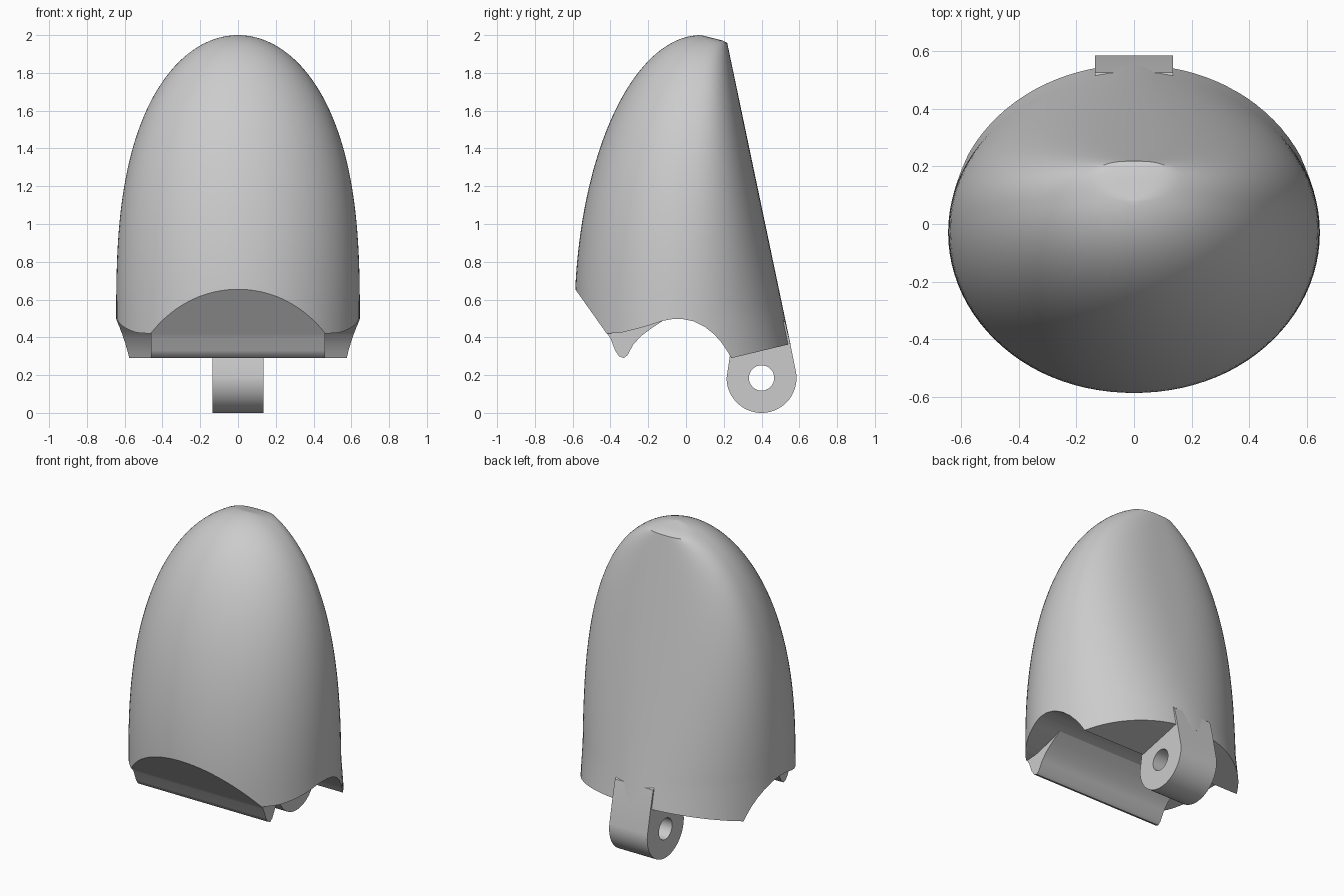
import bpy, bmesh, math

if "Cube" in bpy.data.objects:
    bpy.data.objects.remove(bpy.data.objects["Cube"])


def make_object(name, bm):
    bmesh.ops.recalc_face_normals(bm, faces=bm.faces[:])
    me = bpy.data.meshes.new(name)
    bm.to_mesh(me)
    bm.free()
    ob = bpy.data.objects.new(name, me)
    bpy.context.collection.objects.link(ob)
    return ob


def prism(name, profile, half):
    """Extrude a closed (y, z) profile along x from -half to half."""
    bm = bmesh.new()
    face = bm.faces.new([bm.verts.new((-half, y, z)) for y, z in profile])
    ext = bmesh.ops.extrude_face_region(bm, geom=[face])
    for v in ext["geom"]:
        if isinstance(v, bmesh.types.BMVert):
            v.co.x = half
    return make_object(name, bm)


def cut(ob, cutter):
    mod = ob.modifiers.new("cut", "BOOLEAN")
    mod.operation = "DIFFERENCE"
    mod.solver = "EXACT"
    mod.object = cutter
    bpy.context.view_layer.objects.active = ob
    bpy.ops.object.modifier_apply(modifier="cut")
    bpy.data.objects.remove(cutter, do_unlink=True)


def smooth(ob, angle):
    bpy.ops.object.select_all(action="DESELECT")
    ob.select_set(True)
    bpy.context.view_layer.objects.active = ob
    bpy.ops.object.shade_smooth_by_angle(angle=math.radians(angle))


def section(z, n=96):
    """Rounded outline of the shell at height z, flatter towards the back."""
    u = min(max((z - 0.5) / 1.5, 0), 1)
    w = 0.645 * math.sqrt(1 - u ** 2.7)
    front = 0.08 - 0.67 * math.sqrt(1 - u ** 2)
    back = min(0.22 + (1.95 - z) * 0.21, 0.08 + (2 - z) * 4)
    mid = min(-0.03 + 0.11 * u * u, back - 0.3 * (back - front))
    pts = []
    for i in range(n):
        a = 2 * math.pi * i / n
        c, s = math.cos(a), math.sin(a)
        e = 2 / (2 + 0.8 * u) if s > 0 else 1
        x = w * math.copysign(abs(c) ** e, c)
        y = mid + (back - mid) * s ** e if s > 0 else mid + (mid - front) * s
        pts.append((x, y, z))
    return pts


# Domed shell lofted from sections
bm = bmesh.new()
heights = [0.15, 0.5] + [0.5 + 1.5 * math.sin(math.pi / 2 * i / 40) for i in range(1, 39)] + [1.9993]
rings = [[bm.verts.new(p) for p in section(z)] for z in heights]
for lo, hi in zip(rings, rings[1:]):
    for i in range(len(lo)):
        j = (i + 1) % len(lo)
        bm.faces.new((lo[i], lo[j], hi[j], hi[i]))
bm.faces.new(rings[0])
tip = bm.verts.new((0, 0.08, 2))
top = rings[-1]
for i in range(len(top)):
    bm.faces.new((top[i], top[(i + 1) % len(top)], tip))
shell = make_object("shell", bm)

# Underside: front chamfer, cross groove and sloping rear edge
underside = [(-0.8, 0.956), (-0.42, 0.42), (-0.34, 0.425), (-0.26, 0.445), (-0.19, 0.465),
             (-0.12, 0.488), (-0.07, 0.497), (-0.02, 0.497), (0.04, 0.485), (0.1, 0.455),
             (0.15, 0.415), (0.19, 0.37), (0.22, 0.325), (0.24, 0.29), (0.47, 0.345),
             (0.9, 0.45), (0.9, 0), (-0.8, 0)]
cut(shell, prism("underside_cutter", underside, 1))
smooth(shell, 32)

# Front lip hanging below the shell
lip = prism("front_lip", [(-0.418, 0.44), (-0.418, 0.42), (-0.4, 0.395), (-0.375, 0.33),
                          (-0.355, 0.3), (-0.33, 0.29), (-0.31, 0.305), (-0.28, 0.36),
                          (-0.24, 0.405), (-0.18, 0.45), (-0.12, 0.489), (-0.15, 0.52),
                          (-0.35, 0.5)], 0.46)
smooth(lip, 35)

# Rear hinge lug with pin hole
r, cy, cz = 0.185, 0.4, 0.185
lug_profile = [(cy + r * math.cos(a), cz + r * math.sin(a))
               for a in (math.radians(10 - 190 * i / 40) for i in range(41))]
lug_profile += [(0.232, 0.3), (0.26, 0.4), (0.5, 0.5), (0.525, 0.48), (0.548, 0.385)]
lug = prism("hinge_lug", lug_profile, 0.135)
hole = [(cy + 0.067 * math.cos(math.tau * i / 32), cz + 0.067 * math.sin(math.tau * i / 32))
        for i in range(32)]
cut(lug, prism("hole_cutter", hole, 0.5))
smooth(lug, 35)
